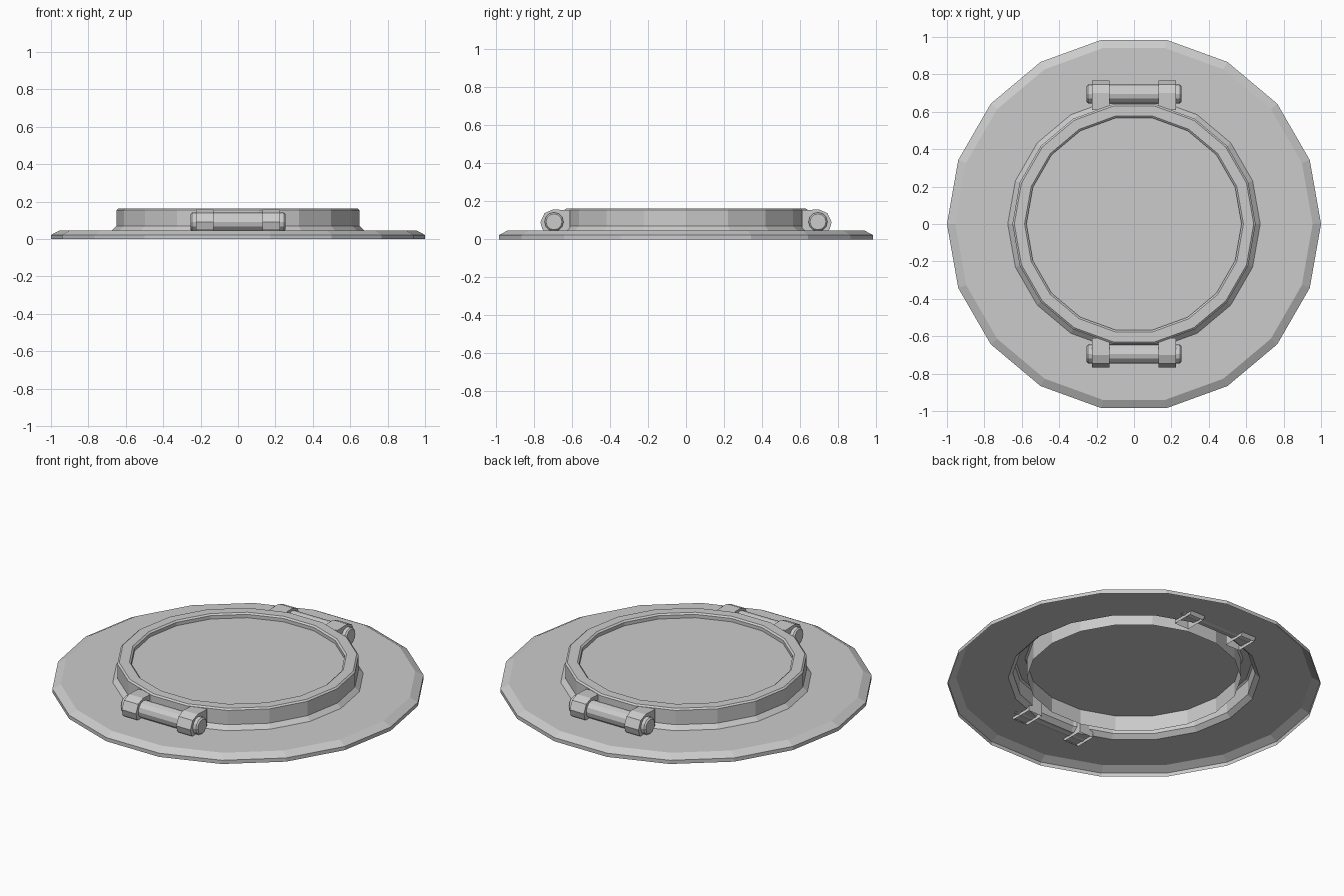
import bpy, bmesh, math

if "Cube" in bpy.data.objects:
    bpy.data.objects.remove(bpy.data.objects["Cube"])

SIDES = 18


def finish(name, bm):
    bmesh.ops.recalc_face_normals(bm, faces=bm.faces)
    me = bpy.data.meshes.new(name)
    bm.to_mesh(me)
    bm.free()
    ob = bpy.data.objects.new(name, me)
    bpy.context.collection.objects.link(ob)
    return ob


def lathe(name, profile, sides=SIDES, cap_last=False):
    """Revolve (radius, z) points about z into a flat-shaded open shell."""
    bm = bmesh.new()
    rings = []
    for r, z in profile:
        rings.append([bm.verts.new((r * math.cos(2 * math.pi * i / sides),
                                    r * math.sin(2 * math.pi * i / sides), z))
                      for i in range(sides)])
    for a, b in zip(rings, rings[1:]):
        for i in range(sides):
            j = (i + 1) % sides
            bm.faces.new((a[i], a[j], b[j], b[i]))
    if cap_last:
        bm.faces.new(rings[-1])
    return finish(name, bm)


def lug(name, x0, x1, side):
    """Rounded hinge lug, open underneath where it sinks into the flange."""
    prof = [(0.61, 0.028), (0.61, 0.153), (0.70, 0.157), (0.745, 0.138),
            (0.767, 0.09), (0.757, 0.055), (0.735, 0.028)]
    bm = bmesh.new()
    a = [bm.verts.new((x0, side * y, z)) for y, z in prof]
    b = [bm.verts.new((x1, side * y, z)) for y, z in prof]
    bm.faces.new(a)
    bm.faces.new(b[::-1])
    for i in range(len(prof) - 1):
        bm.faces.new((a[i], a[i + 1], b[i + 1], b[i]))
    return finish(name, bm)


def pin(name, side):
    """Bevelled hinge pin along x."""
    bm = bmesh.new()
    n, rings = 12, []
    for x, r in ((-0.253, 0.042), (-0.245, 0.05), (0.245, 0.05), (0.253, 0.042)):
        rings.append([bm.verts.new((x, side * 0.695 + r * math.cos(2 * math.pi * i / n),
                                    0.092 + r * math.sin(2 * math.pi * i / n)))
                      for i in range(n)])
    for a, b in zip(rings, rings[1:]):
        for i in range(n):
            j = (i + 1) % n
            bm.faces.new((a[i], a[j], b[j], b[i]))
    bm.faces.new(rings[0])
    bm.faces.new(rings[-1])
    return finish(name, bm)


# Wide flange and raised collar, hollow underneath
lathe("flange", [(1.0, 0.0), (1.0, 0.022), (0.955, 0.046), (0.675, 0.046)])
lathe("collar", [(0.675, 0.046), (0.65, 0.07), (0.65, 0.155), (0.64, 0.163),
                 (0.585, 0.163), (0.575, 0.155), (0.575, 0.045)])

# Round window pane recessed in the collar
lathe("pane", [(0.3, 0.135), (0.575, 0.135)][::-1], cap_last=True)

# Hinge on the back and latch on the front
for side, label in ((1, "back"), (-1, "front")):
    pin(label + "_hinge_pin", side)
    lug(label + "_left_lug", -0.225, -0.132, side)
    lug(label + "_right_lug", 0.132, 0.225, side)
